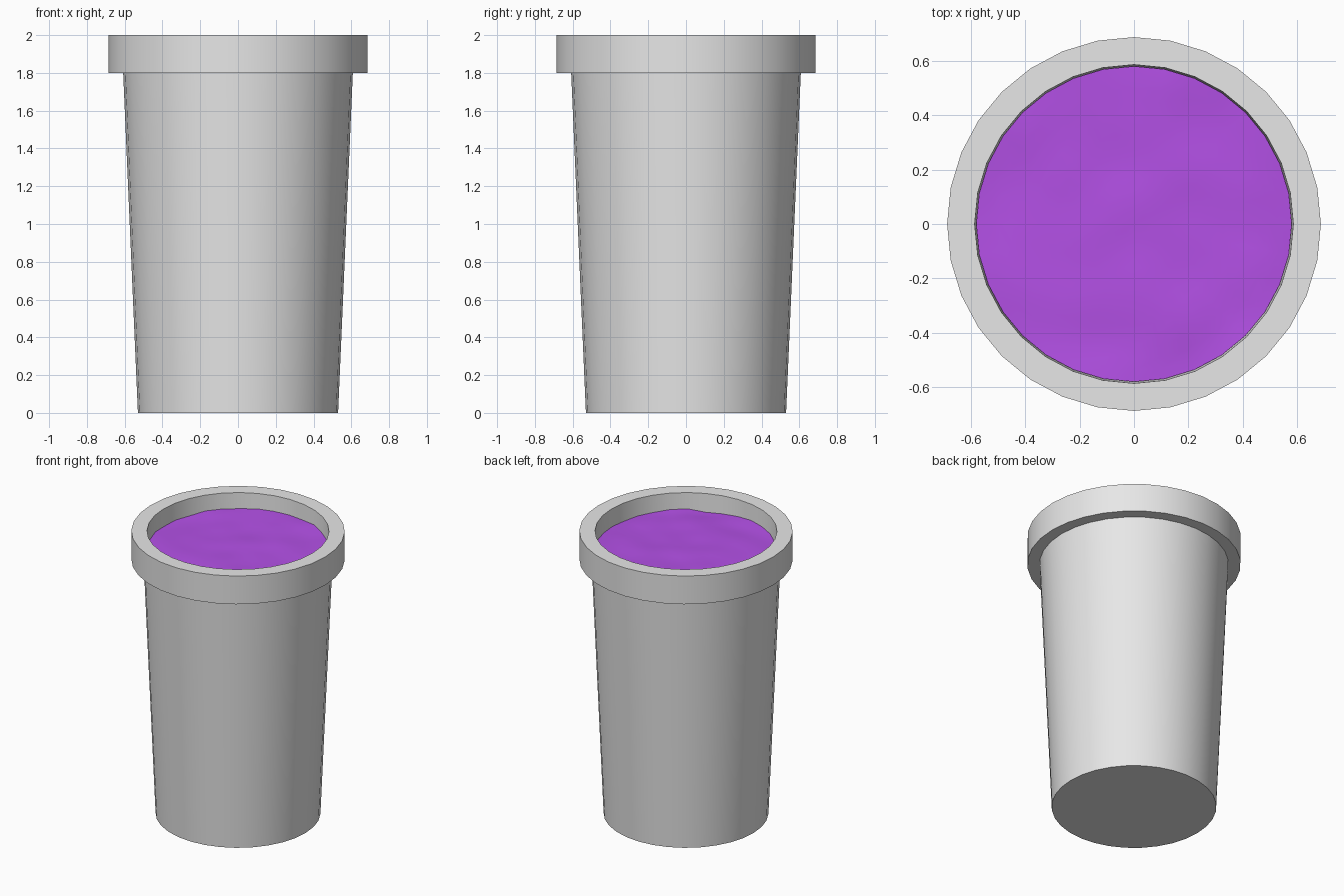
import bpy, bmesh, math
from mathutils import Vector, noise

default = bpy.data.objects.get("Cube")
if default:
    bpy.data.objects.remove(default, do_unlink=True)

SIDES = 32


def material(name, rgb):
    mat = bpy.data.materials.new(name)
    mat.use_nodes = True
    colour = (*rgb, 1)
    mat.diffuse_color = colour
    mat.node_tree.nodes["Principled BSDF"].inputs["Base Color"].default_value = colour
    return mat


def ring(bm, radius, z):
    angles = [2 * math.pi * i / SIDES for i in range(SIDES)]
    return [bm.verts.new((radius * math.cos(a), radius * math.sin(a), z)) for a in angles]


def bridge(bm, low, high):
    for i in range(SIDES):
        j = (i + 1) % SIDES
        bm.faces.new((low[i], low[j], high[j], high[i]))


def finish(bm, name, mat):
    mesh = bpy.data.meshes.new(name)
    bm.to_mesh(mesh)
    bm.free()
    mesh.materials.append(mat)
    obj = bpy.data.objects.new(name, mesh)
    bpy.context.collection.objects.link(obj)
    bpy.ops.object.select_all(action="DESELECT")
    obj.select_set(True)
    bpy.context.view_layer.objects.active = obj
    bpy.ops.object.shade_smooth_by_angle(angle=math.radians(35))
    return obj


grey = material("cup grey", (0.8, 0.8, 0.8))
purple = material("drink purple", (0.56, 0.10, 0.98))

# Cup: tapered outer wall, square rim, inner wall and inner floor
bm = bmesh.new()
profile = [(0.53, 0), (0.608, 1.8), (0.686, 1.8), (0.686, 2), (0.585, 2), (0.507, 0.1)]
rings = [ring(bm, r, z) for r, z in profile]
for low, high in zip(rings, rings[1:]):
    bridge(bm, low, high)
bm.faces.new(rings[0][::-1])
bm.faces.new(rings[-1])
finish(bm, "cup", grey)

# Drink: a gently rippled disc, with the ripples strongest near the wall
bm = bmesh.new()
STEPS = 14
EDGE = 0.579
centre = bm.verts.new((0, 0, 0))
rings = [ring(bm, EDGE * k / STEPS, 0) for k in range(1, STEPS + 1)]
for i in range(SIDES):
    bm.faces.new((centre, rings[0][i], rings[0][(i + 1) % SIDES]))
for inner, outer in zip(rings, rings[1:]):
    bridge(bm, outer, inner)
bmesh.ops.recalc_face_normals(bm, faces=bm.faces)
if sum(f.normal.z for f in bm.faces) < 0:
    bmesh.ops.reverse_faces(bm, faces=bm.faces)
for v in bm.verts:
    reach = v.co.length / EDGE
    ripple = noise.noise(Vector((v.co.x * 5, v.co.y * 5, 3.3)))
    v.co.z = 1.885 + 0.008 * v.co.y + ripple * (0.008 + 0.012 * reach ** 4)
finish(bm, "drink_surface", purple)
